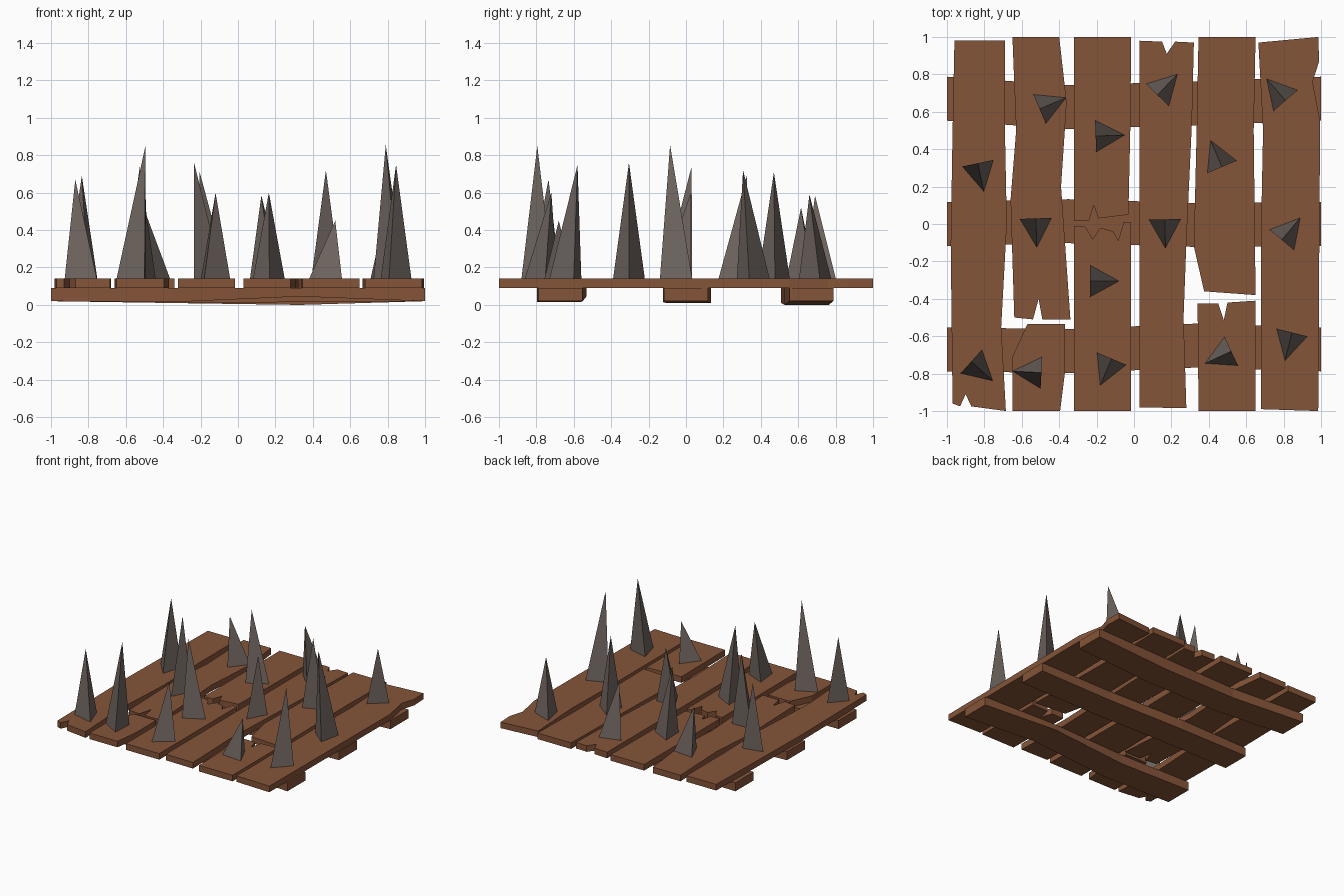
import bpy, bmesh
from math import cos, sin, radians

old = bpy.data.objects.get("Cube")
if old:
    bpy.data.objects.remove(old, do_unlink=True)

PLANK_BOTTOM, PLANK_TOP = 0.09, 0.14
BEAM_WIDTH = 0.235
SPIKE_HALF_BASE, SPIKE_DEPTH = 0.085, 0.155


def make_material(name, colour):
    mat = bpy.data.materials.new(name)
    mat.use_nodes = True
    mat.diffuse_color = colour
    mat.node_tree.nodes["Principled BSDF"].inputs["Base Color"].default_value = colour
    return mat


wood = make_material("brown_wood", (0.235, 0.09, 0.04, 1))
stone = make_material("dark_grey_spike", (0.16, 0.13, 0.115, 1))


def finish(bm, name, mat):
    bmesh.ops.recalc_face_normals(bm, faces=bm.faces)
    mesh = bpy.data.meshes.new(name)
    bm.to_mesh(mesh)
    bm.free()
    mesh.materials.append(mat)
    obj = bpy.data.objects.new(name, mesh)
    bpy.context.collection.objects.link(obj)
    return obj


def plank(name, outline):
    """Flat board: an outline seen from above, extruded to board thickness."""
    bm = bmesh.new()
    face = bm.faces.new([bm.verts.new((x, y, PLANK_BOTTOM)) for x, y in outline])
    extruded = bmesh.ops.extrude_face_region(bm, geom=[face])["geom"]
    top = [v for v in extruded if isinstance(v, bmesh.types.BMVert)]
    bmesh.ops.translate(bm, verts=top, vec=(0, 0, PLANK_TOP - PLANK_BOTTOM))
    finish(bm, name, wood)


def beam(name, stations):
    """Cross beam lofted through (x, centre y, underside z) stations."""
    bm = bmesh.new()
    half = BEAM_WIDTH / 2
    rings = []
    for x, y, z in stations:
        corners = [(y - half, z), (y + half, z),
                   (y + half, PLANK_BOTTOM), (y - half, PLANK_BOTTOM)]
        rings.append([bm.verts.new((x, cy, cz)) for cy, cz in corners])
    for a, b in zip(rings, rings[1:]):
        for i in range(4):
            j = (i + 1) % 4
            bm.faces.new((a[i], a[j], b[j], b[i]))
    bm.faces.new(rings[0])
    bm.faces.new(rings[-1])
    finish(bm, name, wood)


def spike(name, x, y, height, yaw):
    """Three-sided spike with an upright back and a toe pointing along yaw."""
    dx, dy = cos(radians(yaw)), sin(radians(yaw))
    z = PLANK_TOP - 0.002
    w, d = SPIKE_HALF_BASE, SPIKE_DEPTH
    bm = bmesh.new()
    tip = bm.verts.new((x, y, height))
    base = [bm.verts.new(p) for p in ((x - dy * w, y + dx * w, z),
                                      (x + dy * w, y - dx * w, z),
                                      (x + dx * d, y + dy * d, z))]
    bm.faces.new(base)
    for i in range(3):
        bm.faces.new((base[i], base[(i + 1) % 3], tip))
    finish(bm, name, stone)


# Boards, from the model's right to its left, some split in two
plank("plank_outer_right", [
    (-.96, .98), (-.69, .98), (-.69, .5), (-.68, 0), (-.71, -.55), (-.685, -1),
    (-.87, -.975), (-.9, -.91), (-.93, -.975), (-.97, -.96), (-.98, -.1), (-.97, .5)])
plank("plank_middle_right_back", [
    (-.65, 1), (-.4, 1), (-.36, .65), (-.39, .2), (-.34, -.51), (-.49, -.51),
    (-.51, -.4), (-.54, -.51), (-.64, -.5), (-.66, .13), (-.63, .5)])
plank("plank_middle_right_front", [
    (-.57, -.535), (-.37, -.535), (-.37, -.8), (-.395, -1), (-.65, -1), (-.65, -.71)])
plank("plank_inner_right_back", [
    (-.32, 1), (-.015, 1), (-.02, .5), (-.03, .05), (-.19, .03),
    (-.215, .1), (-.24, .02), (-.32, .015)])
plank("plank_inner_right_front", [
    (-.32, -.01), (-.26, -.015), (-.22, -.08), (-.18, -.02), (-.11, -.04),
    (-.085, -.09), (-.055, .01), (-.015, .01), (-.015, -1), (-.32, -1)])
plank("plank_inner_left", [
    (.03, .98), (.15, .975), (.175, .91), (.22, .975), (.32, .97), (.31, .55),
    (.28, -.1), (.265, -.5), (.28, -.985), (.03, -.98)])
plank("plank_middle_left_back", [
    (.345, 1), (.65, 1), (.64, .5), (.65, -.38), (.375, -.36), (.32, -.12), (.335, .5)])
plank("plank_middle_left_front", [
    (.34, -.425), (.45, -.425), (.48, -.515), (.5, -.42), (.65, -.41), (.65, -1), (.345, -1)])
plank("plank_outer_left", [
    (.665, .97), (.985, 1), (.99, .87), (.955, .76), (.995, .55), (.985, -1),
    (.68, -.99), (.68, 0), (.69, .5)])

# Slightly warped cross beams under the boards
beam("beam_back", [(-1, .67, .02), (-.35, .625, .01), (.33, .645, 0), (1, .67, .02)])
beam("beam_middle", [(-1, .0, .02), (-.35, .015, .01), (.33, -.005, .015), (1, .0, .02)])
beam("beam_front", [(-1, -.67, .02), (-.35, -.68, .015), (.33, -.65, .045), (1, -.67, .02)])

# Spikes: tip x, tip y, tip height, direction of the toe
spikes = [
    (-.835, .325, .69, -78), (-.87, -.735, .67, -42), (-.505, .615, .52, 23),
    (-.525, .03, .74, -88), (-.495, -.795, .85, 177), (-.205, .47, .71, 2),
    (-.235, -.305, .76, 0), (-.12, -.72, .6, -113), (.125, .69, .585, 46),
    (.165, .025, .6, -89), (.47, .305, .72, 113), (.52, -.68, .45, -155),
    (.81, .66, .59, 131), (.79, -.085, .855, 50), (.845, -.58, .75, -104)]
for number, values in enumerate(spikes, 1):
    spike(f"spike_{number}", *values)
